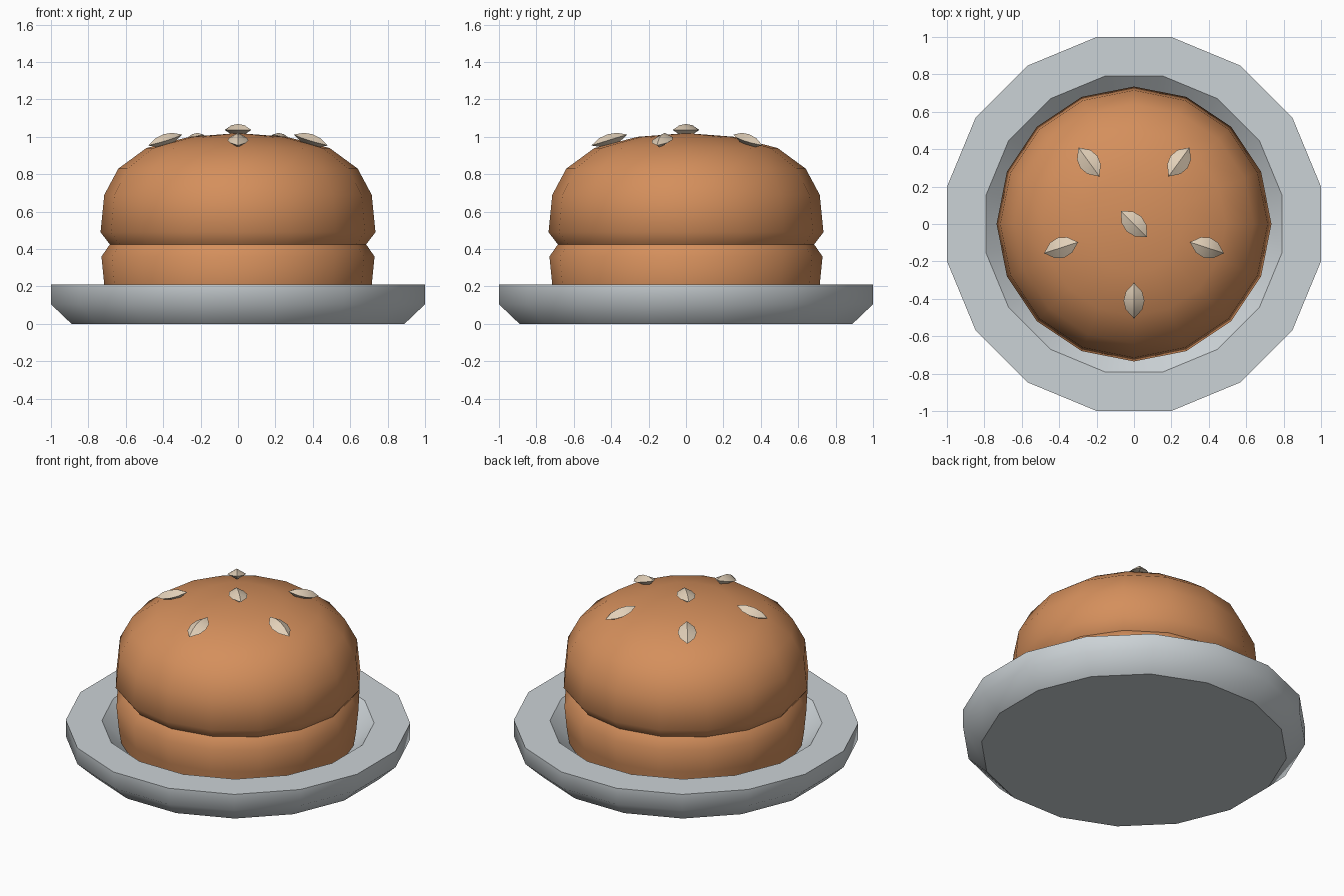
import bpy, bmesh, math
from mathutils import Matrix, Vector

if "Cube" in bpy.data.objects:
    bpy.data.objects.remove(bpy.data.objects["Cube"])


def material(name, rgb):
    m = bpy.data.materials.new(name)
    m.diffuse_color = (*rgb, 1.0)
    m.use_nodes = True
    m.node_tree.nodes["Principled BSDF"].inputs["Base Color"].default_value = m.diffuse_color
    return m


CRUST = material("golden_crust", (0.66, 0.275, 0.107))
GREY = material("pale_grey", (0.60, 0.645, 0.67))
CREAM = material("cream", (0.76, 0.63, 0.48))


def finish(name, bm, mat):
    bmesh.ops.recalc_face_normals(bm, faces=bm.faces)
    for f in bm.faces:
        f.smooth = True
    me = bpy.data.meshes.new(name)
    bm.to_mesh(me)
    bm.free()
    me.materials.append(mat)
    ob = bpy.data.objects.new(name, me)
    bpy.context.collection.objects.link(ob)
    return ob


def lathe(profile, sides, offset=0.0, sharp_rings=(), sharp_lengths=False):
    """Revolve (radius, z) points about z; radius 0 makes a pole."""
    bm = bmesh.new()
    rings = []
    for r, z in profile:
        if r == 0:
            rings.append([bm.verts.new((0, 0, z))] * sides)
        else:
            angles = [offset + 2 * math.pi * i / sides for i in range(sides)]
            rings.append([bm.verts.new((r * math.cos(a), r * math.sin(a), z)) for a in angles])
    for a, b in zip(rings, rings[1:]):
        for i in range(sides):
            j = (i + 1) % sides
            corners = list(dict.fromkeys((a[i], a[j], b[j], b[i])))
            bm.faces.new(corners)
            if sharp_lengths:
                bm.edges.get((a[i], b[i])).smooth = False
    for k in sharp_rings:
        for i in range(sides):
            bm.edges.get((rings[k][i], rings[k][(i + 1) % sides])).smooth = False
    return bm


# Plate: sixteen sides, flat sides facing the axes, with a sunken well
k = 1 / math.cos(math.pi / 16)
plate_profile = [(0, 0), (0.89 * k, 0), (k, 0.105), (k, 0.21),
                 (0.79 * k, 0.21), (0.68 * k, 0.105), (0, 0.105)]
finish("plate", lathe(plate_profile, 16, math.pi / 16, (1, 3, 4, 5)), GREY)

# Bun: domed top and lower half meeting in a sharp groove
bun_profile = [(0, 0.06), (0.69, 0.06), (0.715, 0.21), (0.73, 0.36), (0.685, 0.425),
               (0.735, 0.49), (0.715, 0.69), (0.64, 0.83), (0.49, 0.94), (0.26, 1.0), (0, 1.02)]
finish("bun", lathe(bun_profile, 16, 0, (1, 4)), CRUST)


# Seeds: four-sided pointed almonds lying along the slope of the bun
def seed(name, radius, azimuth, z, tilt):
    stations = [(0, -0.1), (0.78, -0.05), (1, 0.0), (0.78, 0.05), (0, 0.1)]
    bm = lathe(stations, 4, 0, (), True)
    # lay the long axis along x, then flatten to width and height
    bm.transform(Matrix.Rotation(math.pi / 2, 4, 'Y'))
    bm.transform(Matrix.Diagonal((1, 0.056, 0.032, 1)))
    ob = finish(name, bm, CREAM)
    ob.matrix_world = (Matrix.Rotation(azimuth, 4, 'Z')
                       @ Matrix.Translation(Vector((radius, 0, z)))
                       @ Matrix.Rotation(tilt, 4, 'Y'))


seed("seed_centre", 0, math.radians(-45), 1.037, 0)
for i in range(5):
    seed(f"seed_{i + 1}", 0.41, math.radians(-90 + 72 * i), 0.983, math.radians(17))
